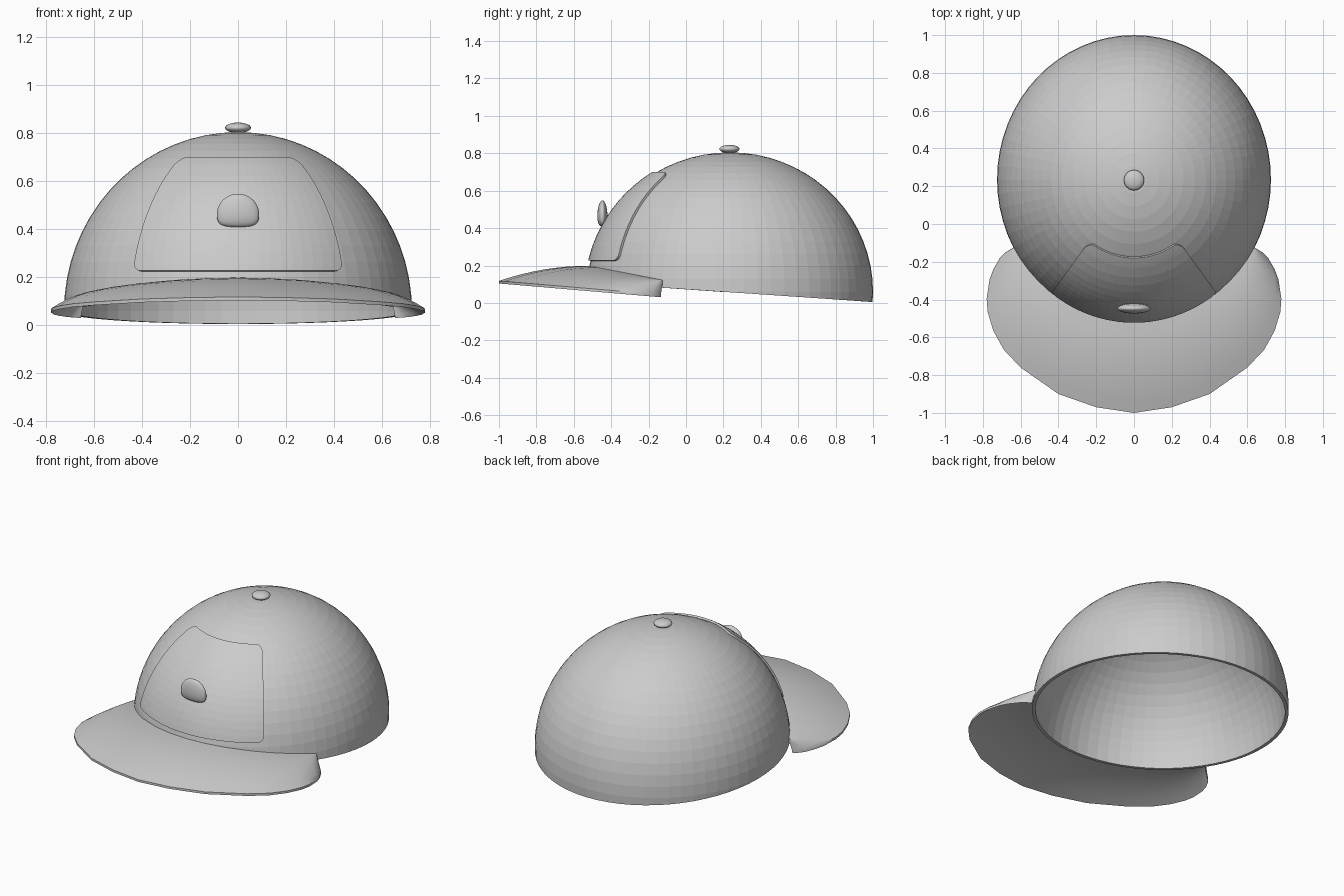
import bpy, bmesh
from math import sin, cos, radians, sqrt, hypot
from mathutils import Vector

cube = bpy.data.objects.get("Cube")
if cube:
    bpy.data.objects.remove(cube)

grey = bpy.data.materials.new("plain grey")
grey.use_nodes = True
grey.diffuse_color = (0.6, 0.6, 0.6, 1)
grey.node_tree.nodes["Principled BSDF"].inputs["Base Color"].default_value = (0.6, 0.6, 0.6, 1)

CENTRE = Vector((0, 0.235, 0.06))
RX, RY, RZ = 0.725, 0.765, 0.745


def add_object(name, bm):
    bmesh.ops.recalc_face_normals(bm, faces=bm.faces[:])
    mesh = bpy.data.meshes.new(name)
    bm.to_mesh(mesh)
    bm.free()
    mesh.materials.append(grey)
    obj = bpy.data.objects.new(name, mesh)
    bpy.context.collection.objects.link(obj)
    return obj


def smooth(obj):
    bpy.ops.object.select_all(action='DESELECT')
    obj.select_set(True)
    bpy.context.view_layer.objects.active = obj
    bpy.ops.object.shade_smooth_by_angle(angle=radians(40))


def grid_faces(bm, rows):
    for a, b in zip(rows, rows[1:]):
        for i in range(len(a) - 1):
            bm.faces.new((a[i], a[i + 1], b[i + 1], b[i]))


def dome_point(angle, z, offset=0.0):
    """Point on the crown; angle runs from the front towards +x."""
    k = sqrt(max(0, 1 - ((z - CENTRE.z) / RZ) ** 2))
    p = Vector((RX * k * sin(angle), -RY * k * cos(angle), z - CENTRE.z))
    normal = Vector((p.x / RX ** 2, p.y / RY ** 2, p.z / RZ ** 2)).normalized()
    return CENTRE + p + normal * offset


# Crown: hollow half ellipsoid with a slanted rim
bm = bmesh.new()
bmesh.ops.create_uvsphere(bm, u_segments=64, v_segments=34, radius=1)
for v in bm.verts:
    v.co = Vector((v.co.x * RX, v.co.y * RY, v.co.z * RZ)) + CENTRE
bmesh.ops.bisect_plane(bm, geom=bm.verts[:] + bm.edges[:] + bm.faces[:],
                       plane_co=(0, 1, 0.005), plane_no=(0, 0.068, 1), clear_inner=True)
crown = add_object("crown", bm)
shell = crown.modifiers.new("thickness", 'SOLIDIFY')
shell.thickness = 0.02
shell.offset = -1

# Front panel: raised patch with rounded corners
bm = bmesh.new()
LOW, HIGH, HALF, CORNER = 0.225, 0.69, radians(37.5), 0.035
steps = [CORNER * (1 - cos(radians(a))) for a in range(0, 91, 18)]
heights = [LOW + s for s in steps]
heights += [LOW + CORNER + (HIGH - LOW - 2 * CORNER) * i / 10 for i in range(1, 10)]
heights += [HIGH - s for s in reversed(steps)]
rows = []
for z in heights:
    edge = min(z - LOW, HIGH - z, CORNER)
    inset = CORNER - sqrt(max(0, CORNER ** 2 - (CORNER - edge) ** 2))
    radius = RX * sqrt(1 - ((z - CENTRE.z) / RZ) ** 2)
    half = HALF - inset / radius
    rows.append([bm.verts.new(dome_point(half * (i / 10 - 1), z, 0.012)) for i in range(21)])
grid_faces(bm, rows)
panel = add_object("front_panel", bm)
patch = panel.modifiers.new("thickness", 'SOLIDIFY')
patch.thickness = 0.016
patch.offset = -1

# Brim: curved crescent swept round the front of the crown
OUTLINE = [(0, 1.235), (0.2, 1.205), (0.4, 1.135), (0.6, 0.995), (0.69, 0.9),
           (0.745, 0.8), (0.775, 0.7), (0.78, 0.63), (0.765, 0.53), (0.745, 0.475),
           (0.71, 0.415), (0.68, 0.385), (0.655, 0.37)]
path = [(-x, d) for x, d in OUTLINE[:0:-1]] + OUTLINE
bm = bmesh.new()
top, bottom = [], []
for x, d in path:
    length = hypot(x, d)
    dx, dy = x / length, -d / length
    inner = 0.99 / hypot(dx / RX, dy / RY)
    z_in = 0.2 - 0.19 * (inner * dy + CENTRE.y + 0.53)
    z_out = 0.118 - 0.085 * (length * dy + CENTRE.y + 1)
    row_top, row_bottom = [], []
    for i in range(9):
        t = i / 8
        r = inner + (length - inner) * t
        z = z_out + (z_in - z_out) * (1 - t * t)
        p = Vector((r * dx, r * dy + CENTRE.y, z))
        row_top.append(bm.verts.new(p))
        row_bottom.append(bm.verts.new(p - Vector((0, 0, 0.026 - 0.012 * t))))
    top.append(row_top)
    bottom.append(row_bottom)
grid_faces(bm, top)
grid_faces(bm, bottom)
for k in (0, -1):
    grid_faces(bm, [top[k], bottom[k]])
    grid_faces(bm, [[r[k] for r in top], [r[k] for r in bottom]])
smooth(add_object("brim", bm))

# Top button
bm = bmesh.new()
bmesh.ops.create_uvsphere(bm, u_segments=24, v_segments=12, radius=1)
for v in bm.verts:
    v.co = Vector((v.co.x * 0.054, v.co.y * 0.054 + 0.232, v.co.z * 0.022 + 0.823))
smooth(add_object("top_button", bm))

# Badge: upright lens with a round top and a flattened base
bm = bmesh.new()
bmesh.ops.create_uvsphere(bm, u_segments=32, v_segments=20, radius=1)
for v in bm.verts:
    x, y, z = v.co
    if z < 0:
        x *= (1 + 0.35 * z * z)
        z = z * 0.055 * (1.15 - 0.15 * z * z)
    else:
        z *= 0.085
    v.co = Vector((x * 0.088, y * 0.027 - 0.447, z + 0.463))
smooth(add_object("badge", bm))
